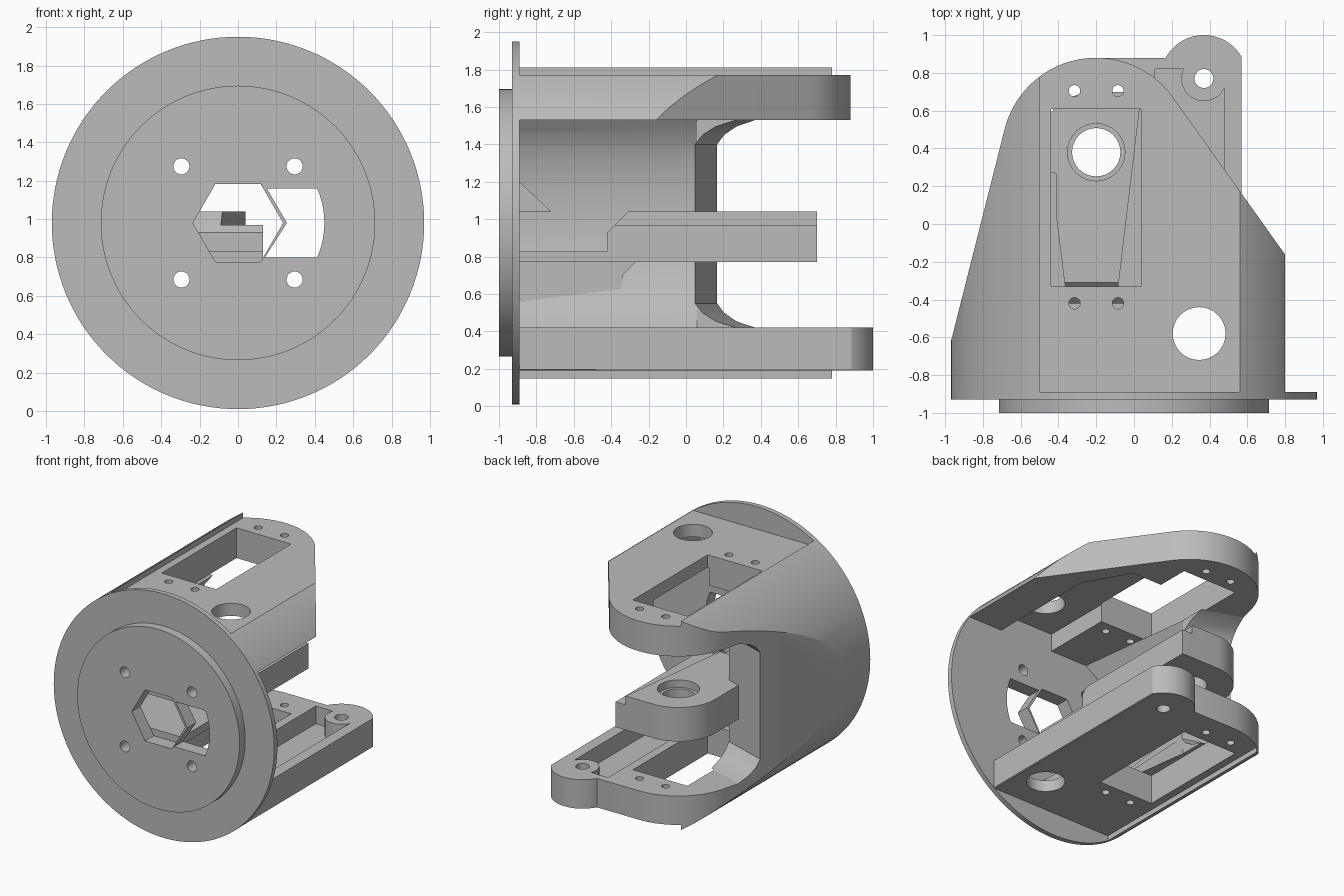
import bpy, bmesh, math
from math import sin, cos, radians, sqrt

old = bpy.data.objects.get("Cube")
if old:
    bpy.data.objects.remove(old, do_unlink=True)

grey = bpy.data.materials.new("plain grey")
grey.use_nodes = True
GREY = (0.5, 0.5, 0.5, 1)
grey.diffuse_color = GREY
grey.node_tree.nodes["Principled BSDF"].inputs["Base Color"].default_value = GREY

R, CZ = 0.97, 0.98           # drum radius and axis height
LOW, HIGH = 0.42, 1.53       # inner faces of the two plates
FRONT = -0.89                # back face of the flange


def loft(name, rings):
    """Closed solid through rings of equal point count."""
    bm = bmesh.new()
    loops = [[bm.verts.new(p) for p in ring] for ring in rings]
    n = len(loops[0])
    for a, b in zip(loops, loops[1:]):
        for i in range(n):
            j = (i + 1) % n
            bm.faces.new((a[i], a[j], b[j], b[i]))
    bm.faces.new(loops[0])
    bm.faces.new(loops[-1])
    bmesh.ops.recalc_face_normals(bm, faces=bm.faces)
    mesh = bpy.data.meshes.new(name)
    bm.to_mesh(mesh)
    bm.free()
    mesh.materials.append(grey)
    obj = bpy.data.objects.new(name, mesh)
    bpy.context.collection.objects.link(obj)
    return obj


def prism_z(name, pts, lo, hi):
    return loft(name, [[(x, y, z) for x, y in pts] for z in (lo, hi)])


def prism_y(name, pts, lo, hi):
    return loft(name, [[(x, y, z) for x, z in pts] for y in (lo, hi)])


def prism_x(name, pts, lo, hi, shear=0):
    return loft(name, [[(x, y - shear * (x + 0.75), z) for y, z in pts] for x in (lo, hi)])


def arc(cx, cy, r, a, b, n=24):
    return [(cx + r * cos(radians(a + (b - a) * i / n)),
             cy + r * sin(radians(a + (b - a) * i / n))) for i in range(n + 1)]


def circle(cx, cy, r, n=32):
    return arc(cx, cy, r, 0, 360, n)[:-1]


def rect(x0, x1, y0, y1):
    return [(x0, y0), (x1, y0), (x1, y1), (x0, y1)]


def combine(target, tool, op="DIFFERENCE"):
    mod = target.modifiers.new("cut", "BOOLEAN")
    mod.operation, mod.solver, mod.object = op, "EXACT", tool
    bpy.context.view_layer.objects.active = target
    bpy.ops.object.modifier_apply(modifier=mod.name)
    bpy.data.objects.remove(tool, do_unlink=True)


def drill(target, x, y, r, lo=-0.1, hi=2.1):
    combine(target, prism_z("drill", circle(x, y, r), lo, hi))


def clip_to_drum(target):
    combine(target, prism_y("drum", circle(0, CZ, R, 128), -0.95, 1.2), "INTERSECT")


# Flange and raised front disc, with hex bore, side window and bolt holes
flange = prism_y("front_flange", circle(0, CZ, R, 128), -0.93, FRONT)
disc = prism_y("front_disc", circle(0, CZ, 0.715, 96), -1.0, -0.93)
hexagon = circle(0, CZ, 0.235, 6)
window = [(0.15, 1.16), (0.255, CZ), (0.14, 0.8)] + arc(0, CZ, 0.45, -23.6, 23.6, 12)
for part in (flange, disc):
    combine(part, prism_y("bore", hexagon, -1.1, -0.8))
    combine(part, prism_y("window_cut", window, -1.1, -0.8))
    for sx in (-1, 1):
        for sz in (-1, 1):
            combine(part, prism_y("bolt_hole", circle(0.295 * sx, CZ + 0.295 * sz, 0.042), -1.1, -0.8))

# Teardrop plan shared by the upper plate and the side wall
round_end = arc(-0.2, 0.38, 0.5, 35.3, 166, 40)
left_edge = [(-1.037, FRONT)]
teardrop = [(1.0, FRONT), (1.0, -0.443)] + round_end + left_edge

# Upper plate
top_plate = prism_z("top_plate", teardrop, HIGH, 2.0)
clip_to_drum(top_plate)
combine(top_plate, prism_z("flat", rect(-0.5, 1.2, -1.2, 1.2), 1.77, 2.2))
top_channel = [(0.03, FRONT), (0.5, FRONT), (0.5, 0.0), (0.3, 0.35), (0.03, 0.35)]
combine(top_plate, prism_z("channel", top_channel, 1.4, 1.67))

# Lower plate with pivot ear
ear = arc(0.37, 0.77, 0.23, 30, 152, 24)
lower_plan = [(0.57, FRONT)] + ear + [(0.16, 0.88)] + arc(-0.2, 0.38, 0.5, 90, 166, 30) + left_edge
bottom_plate = prism_z("bottom_plate", lower_plan, 0.0, LOW)
clip_to_drum(bottom_plate)
combine(bottom_plate, prism_z("flat", rect(-0.5, 1.2, -1.2, 1.2), -0.2, 0.19))
channel = prism_z("channel", rect(0.11, 0.48, FRONT, 0.82), 0.28, 0.6)
combine(channel, prism_z("boss", circle(0.37, 0.77, 0.12), 0.1, 0.8))
combine(bottom_plate, channel)
drill(bottom_plate, 0.37, 0.77, 0.05)

# Servo opening, cable hole and screw holes in both plates
for plate in (top_plate, bottom_plate):
    combine(plate, prism_z("opening", rect(-0.44, 0.04, -0.33, 0.61), -0.1, 2.1))
    drill(plate, 0.345, -0.58, 0.14)
    for x in (-0.315, -0.085):
        for y in (-0.42, 0.705):
            drill(plate, x, y, 0.03)

# Curved side wall: hollowed out, with a flared rear edge
wall = prism_z("side_wall", teardrop, LOW, HIGH)
clip_to_drum(wall)
steps = 16
heights = [LOW - 0.001 + (HIGH - LOW + 0.002) * i / steps for i in range(steps + 1)]
rings = []
for y, curved in ((-0.95, True), (0.06, False), (1.3, False)):
    ring = [(-sqrt(0.62 ** 2 - (z - CZ) ** 2) if curved else -0.41, y, z) for z in heights]
    rings.append(ring + [(1.3, y, heights[-1]), (1.3, y, heights[0])])
combine(wall, loft("hollow", rings))
flare = [(0.38, LOW), (0.27, 0.455), (0.2, 0.5), (0.16, 0.55)]
flare += [(y, 2 * 0.975 - z) for y, z in reversed(flare)]
flare = [(1.6, LOW - 0.01), (0.38, LOW - 0.01)] + flare + [(0.38, HIGH + 0.01), (1.6, HIGH + 0.01)]
combine(wall, prism_x("rear_cut", flare, -1.1, 0.2, 0.33))

# Support block and gusset at the foot of the wall
prism_x("lower_block", [(FRONT, LOW), (-0.34, LOW), (-0.34, 0.7), (-0.27, 0.77), (FRONT, 0.77)], -0.62, -0.45)
prism_x("gusset", [(FRONT, 1.04), (-0.72, 1.04), (FRONT, 1.2)], -0.62, -0.45)

# Middle arm with stepped top, chamfered front and bearing hole
arm_plan = [(0.13, -0.42), (0.13, 0.7)] + arc(-0.2, 0.38, 0.32, 90, 180, 20)
arm_plan += [(-0.52, 0.08), (-0.6, 0.05), (-0.6, -0.42)]
arm = prism_z("middle_arm", arm_plan, 0.77, 1.04)
combine(arm, prism_z("ledge", [(-0.095, -0.43), (0.3, -0.43), (0.3, 0.8), (0.052, 0.8)], 0.97, 1.2))
combine(arm, prism_x("chamfer", [(-0.5, 0.85), (-0.3, 1.05), (-0.5, 1.2)], -0.9, 0.3))
drill(arm, -0.2, 0.38, 0.128)
drill(arm, -0.2, 0.38, 0.152, 0.98, 1.2)
prism_z("arm_root", rect(-0.62, 0.13, FRONT, -0.42), 0.77, 0.83)

# Smooth the round surfaces and keep the crisp edges
for obj in bpy.context.collection.objects:
    if obj.type == "MESH" and grey.name in obj.data.materials:
        bpy.ops.object.select_all(action="DESELECT")
        obj.select_set(True)
        bpy.context.view_layer.objects.active = obj
        bpy.ops.object.shade_smooth_by_angle(angle=radians(25))
